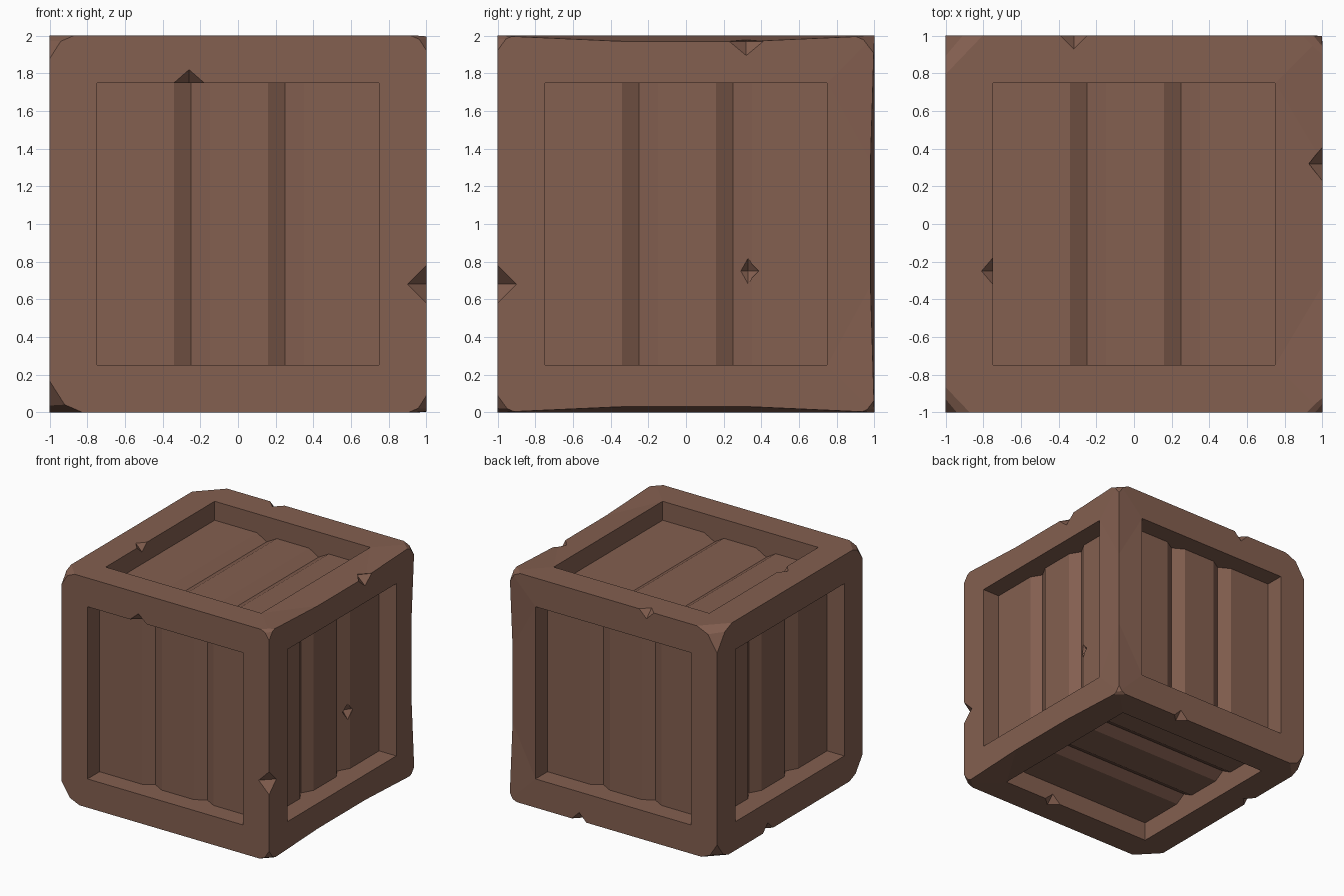
import bpy, bmesh
from mathutils import Vector, Matrix

if "Cube" in bpy.data.objects:
    bpy.data.objects.remove(bpy.data.objects["Cube"])

# Plank panel cross-section: (position across, depth below the frame)
D, G, R = 0.165, 0.22, 0.75
PROFILE = [(-R, D), (-.34, D), (-.25, G), (-.15, D), (.16, D), (.25, G), (.35, D), (R, D)]
X, Y, Z = Vector((1, 0, 0)), Vector((0, 1, 0)), Vector((0, 0, 1))
SIDES = [(X, Z), (Y, Z), (-X, Z), (-Y, Z), (X, Y), (Y, X)]   # across, along planks


def worn(p):
    """Pull the middle of the worn right-hand edges slightly inwards."""
    p = p.copy()
    if p.x > .99 and abs(p.y) < .5 and abs(p.z) > .99:
        p.z *= .97
    if p.x > .99 and p.y > .99 and abs(p.z) < .5:
        p.x, p.y = .985, .98
    return p


def add_side(bm, u, v):
    n = u.cross(v)

    def face(pts):
        bm.faces.new([bm.verts.new(worn(u * a + v * b + n * (1 - d))) for a, b, d in pts])

    # four frame boards
    for k in range(4):
        def turn(a, b):
            for _ in range(k):
                a, b = -b, a
            return (a, b, 0)
        face([turn(-1, -1), turn(-.33, -1), turn(.33, -1), turn(1, -1), turn(R, -R), turn(-R, -R)])
    # planks with V grooves
    for (a, d), (b, e) in zip(PROFILE, PROFILE[1:]):
        face([(a, -R, d), (b, -R, e), (b, R, e), (a, R, d)])
    # recess walls
    face([(-R, -R, 0), (R, -R, 0)] + [(a, -R, d) for a, d in reversed(PROFILE)])
    face([(R, R, 0), (-R, R, 0)] + [(a, R, d) for a, d in PROFILE])
    face([(-R, R, 0), (-R, -R, 0), (-R, -R, D), (-R, R, D)])
    face([(R, -R, 0), (R, R, 0), (R, R, D), (R, -R, D)])


def cut_corner(bm, s, a, b, c):
    """Slice a corner off; a, b, c are the lengths removed along x, y, z."""
    s = Vector(s)
    res = bmesh.ops.bisect_plane(
        bm, geom=bm.verts[:] + bm.edges[:] + bm.faces[:], dist=1e-5,
        plane_co=s - Vector((s.x * a, 0, 0)),
        plane_no=Vector((s.x / a, s.y / b, s.z / c)).normalized(), clear_outer=True)
    edges = [e for e in res['geom_cut'] if isinstance(e, bmesh.types.BMEdge)]
    bmesh.ops.holes_fill(bm, edges=edges, sides=0)


# Crate body
bm = bmesh.new()
for u, v in SIDES:
    add_side(bm, u, v)
bmesh.ops.remove_doubles(bm, verts=bm.verts[:], dist=1e-4)
bmesh.ops.triangulate(bm, faces=[f for f in bm.faces if len(f.verts) == 6])

# Worn corners: sign of corner, size
for s, r in [((-1, -1, -1), .15), ((-1, -1, 1), .11), ((-1, 1, 1), .17), ((-1, 1, -1), .13),
             ((1, -1, 1), .07), ((1, -1, -1), .08), ((1, 1, 1), .09), ((1, 1, -1), .06)]:
    cut_corner(bm, s, r * .7, r * .8, r * 1.1)
    cut_corner(bm, s, r * 1.15, r * 1.2, r * .5)
bmesh.ops.recalc_face_normals(bm, faces=bm.faces[:])
bmesh.ops.translate(bm, verts=bm.verts[:], vec=Z)
mesh = bpy.data.meshes.new("crate")
bm.to_mesh(mesh)
bm.free()
crate = bpy.data.objects.new("crate", mesh)
bpy.context.collection.objects.link(crate)
wood = bpy.data.materials.new("wood")
wood.diffuse_color = (.23, .115, .08, 1)
wood.use_nodes = True
wood.node_tree.nodes["Principled BSDF"].inputs["Base Color"].default_value = wood.diffuse_color
mesh.materials.append(wood)

# Chips: octahedra on edges and one pit in a plank (centre, radii)
CHIPS = [((1, -1, .68), (.1, .1, .1)),
         ((1, .32, 1.97), (.08, .09, .075)),
         ((-.32, 1, 2), (.07, .07, .07)),
         ((.33, 1, 0), (.07, .07, .07)),
         ((-1, .3, 0), (.07, .07, .07)),
         ((-.26, -1, 1.75), (.08, .07, .07)),
         ((-.75, -.25, 2), (.06, .07, .06)),
         ((.25, -.75, 0), (.08, .07, .07)),
         ((.825, .33, .75), (.05, .07, .07))]
cb = bmesh.new()
for c, r in CHIPS:
    m = Matrix.Translation(c) @ Matrix.Diagonal((*r, 1))
    tips = [cb.verts.new(m @ Vector(t)) for t in
            [(1, 0, 0), (0, 1, 0), (-1, 0, 0), (0, -1, 0), (0, 0, 1), (0, 0, -1)]]
    for i in range(4):
        j = (i + 1) % 4
        cb.faces.new([tips[i], tips[j], tips[4]])
        cb.faces.new([tips[j], tips[i], tips[5]])
cm = bpy.data.meshes.new("chip_cutter")
cb.to_mesh(cm)
cb.free()
cutter = bpy.data.objects.new("chip_cutter", cm)
cutter.hide_render = True
bpy.context.collection.objects.link(cutter)
mod = crate.modifiers.new("chips", 'BOOLEAN')
mod.operation, mod.solver, mod.object = 'DIFFERENCE', 'EXACT', cutter
bpy.context.view_layer.objects.active = crate
crate.select_set(True)
bpy.ops.object.modifier_apply(modifier=mod.name)
bpy.data.objects.remove(cutter)
